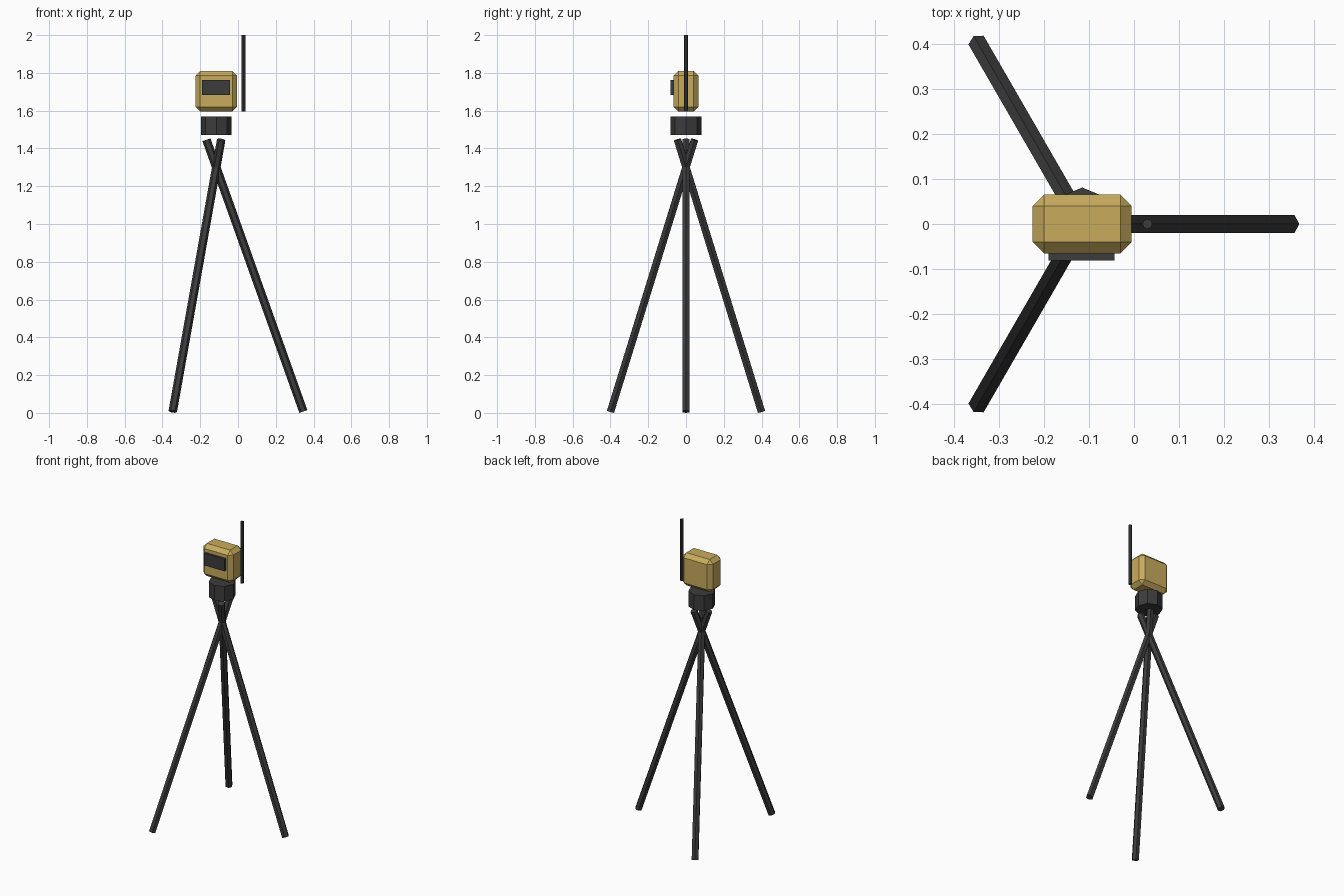
import bpy, bmesh, math
from mathutils import Vector

if "Cube" in bpy.data.objects:
    bpy.data.objects.remove(bpy.data.objects["Cube"])


def material(name, rgb):
    m = bpy.data.materials.new(name)
    m.diffuse_color = (*rgb, 1)
    m.use_nodes = True
    m.node_tree.nodes["Principled BSDF"].inputs["Base Color"].default_value = m.diffuse_color
    return m


GOLD = material("mustard_yellow", (0.58, 0.41, 0.11))
DARK = material("charcoal", (0.045, 0.045, 0.045))
CX = -0.115  # axis of the tripod


def add_object(name, bm, mat):
    bmesh.ops.recalc_face_normals(bm, faces=bm.faces)
    me = bpy.data.meshes.new(name)
    bm.to_mesh(me)
    bm.free()
    me.materials.append(mat)
    ob = bpy.data.objects.new(name, me)
    bpy.context.collection.objects.link(ob)
    return ob


def prism(name, p0, p1, r, sides, first, mat):
    """Capped prism from p0 to p1, with one corner towards 'first'."""
    p0, p1 = Vector(p0), Vector(p1)
    axis = (p1 - p0).normalized()
    u = Vector(first)
    u = (u - axis * u.dot(axis)).normalized()
    v = axis.cross(u)
    bm = bmesh.new()
    rings = []
    for p in (p0, p1):
        angles = [2 * math.pi * i / sides for i in range(sides)]
        rings.append([bm.verts.new(p + r * (u * math.cos(a) + v * math.sin(a))) for a in angles])
    a, b = rings
    bm.faces.new(a)
    bm.faces.new(b)
    for i in range(sides):
        j = (i + 1) % sides
        bm.faces.new((a[i], a[j], b[j], b[i]))
    return add_object(name, bm, mat)


def box(name, lo, hi, mat, chamfer=0):
    lo, hi = Vector(lo), Vector(hi)
    bm = bmesh.new()
    bmesh.ops.create_cube(bm, size=1)
    bmesh.ops.scale(bm, vec=hi - lo, verts=bm.verts)
    bmesh.ops.translate(bm, vec=(lo + hi) / 2, verts=bm.verts)
    if chamfer:
        bmesh.ops.bevel(bm, geom=bm.edges[:], offset=chamfer, segments=1, affect='EDGES')
    return add_object(name, bm, mat)


# Three hexagonal legs crossing just below the head
for i in range(3):
    a = 2 * math.pi * i / 3
    d = Vector((math.cos(a), math.sin(a), 0))
    foot = Vector((CX, 0, 0.0075)) + d * 0.461
    top = Vector((CX, 0, 1.446)) - d * 0.052
    prism(f"leg_{i + 1}", foot, top, 0.0225, 6, d, DARK)

# Octagonal mounting collar
prism("mounting_collar", (CX, 0, 1.47), (CX, 0, 1.57), 0.081, 8, (1, 0, 0), DARK)

# Chamfered instrument body with front display
box("instrument_body", (-0.225, -0.065, 1.595), (-0.005, 0.065, 1.81), GOLD, 0.025)
box("display_panel", (-0.19, -0.081, 1.683), (-0.043, -0.06, 1.763), DARK)

# Antenna rod beside the body
prism("antenna", (0.03, 0, 1.595), (0.03, 0, 2.0), 0.011, 8, (1, 0, 0), DARK)
